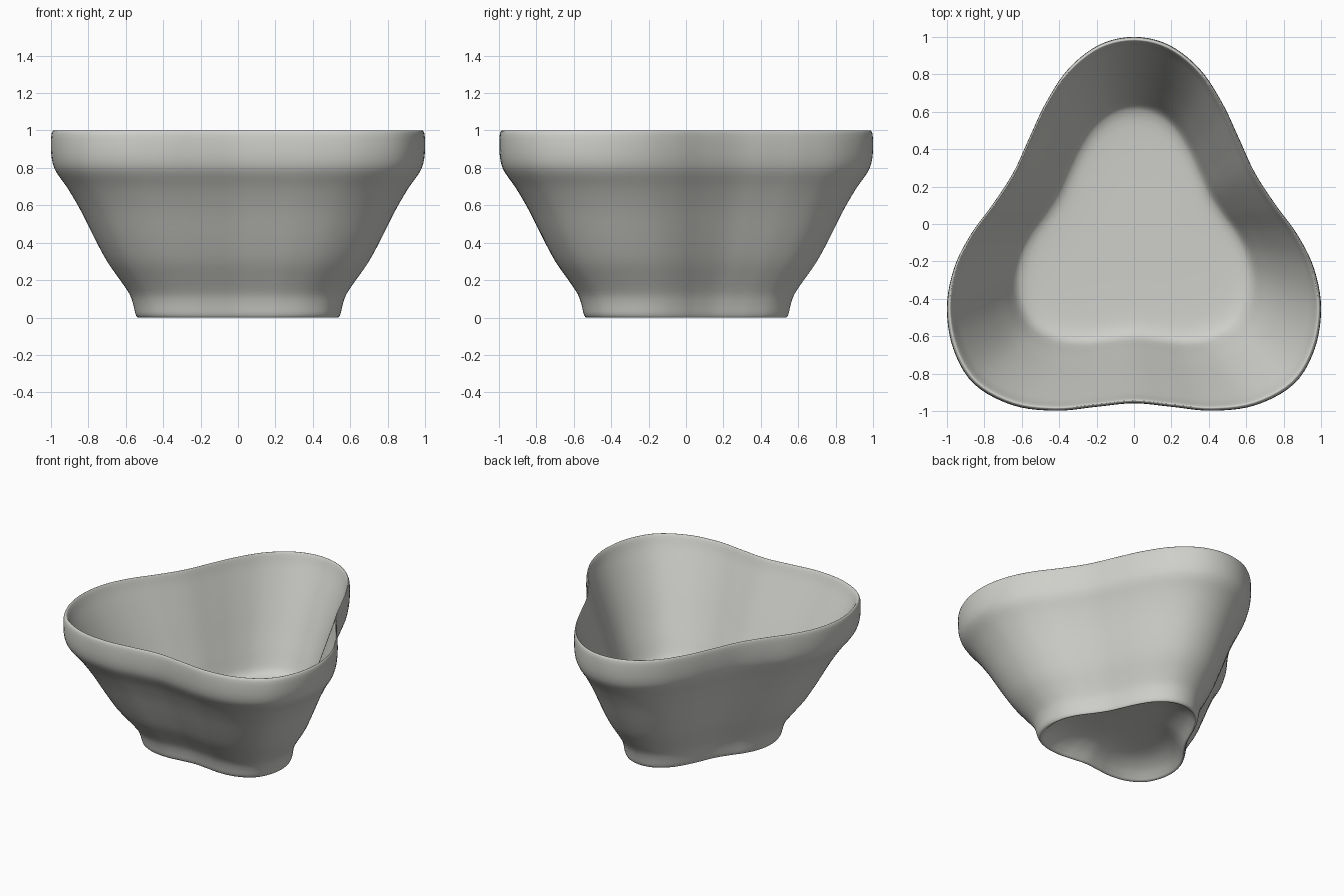
import bpy
from mathutils import Vector

cube = bpy.data.objects.get("Cube")
if cube:
    bpy.data.objects.remove(cube, do_unlink=True)


def spline(points, steps, closed):
    """Catmull-Rom curve through 2D points."""
    pts = [Vector(p) for p in points]
    n = len(pts)

    def at(i):
        return pts[i % n] if closed else pts[max(0, min(i, n - 1))]

    out = []
    for i in range(n if closed else n - 1):
        a, b, c, d = (at(i + k) for k in (-1, 0, 1, 2))
        for s in range(steps):
            t = s / steps
            out.append(b + t * 0.5 * ((c - a) + t * ((2 * a - 5 * b + 4 * c - d)
                                                   + t * (3 * b - a - 3 * c + d))))
    return out if closed else out + [pts[-1]]


# Three-lobed outline: right half from front to back, mirrored to the left
right_half = [(0.2, -0.977), (0.42, -0.998), (0.65, -0.968), (0.855, -0.855),
              (0.965, -0.67), (1.0, -0.45), (0.963, -0.24), (0.875, -0.06),
              (0.755, 0.105), (0.645, 0.275), (0.56, 0.46), (0.47, 0.65),
              (0.35, 0.83), (0.185, 0.958)]
left_half = [(-x, y) for x, y in reversed(right_half)]
outline = spline([(0, -0.958)] + right_half + [(0, 1.0)] + left_half, 5, True)

# Wall section (scale, height): domed recess, foot, flared side, rim, inside, floor
section = [(0.04, 0.13), (0.25, 0.125), (0.38, 0.103), (0.46, 0.062), (0.505, 0.02),
           (0.52, 0.004), (0.535, 0.0), (0.548, 0.018), (0.56, 0.07), (0.58, 0.125),
           (0.63, 0.2), (0.7, 0.3), (0.77, 0.43), (0.84, 0.57), (0.91, 0.69),
           (0.97, 0.775), (0.992, 0.83), (1.0, 0.9), (0.998, 0.975), (0.987, 1.0),
           (0.974, 0.985), (0.95, 0.925), (0.9, 0.82), (0.82, 0.65), (0.75, 0.495),
           (0.695, 0.375), (0.66, 0.295), (0.635, 0.25), (0.6, 0.223), (0.52, 0.206),
           (0.3, 0.2), (0.04, 0.2)]
rings = spline(section, 3, False)

# Sweep the section around the outline
n = len(outline)
verts = [(p.x * r.x, p.y * r.x, r.y) for r in rings for p in outline]
faces = [(j * n + i, j * n + (i + 1) % n, (j + 1) * n + (i + 1) % n, (j + 1) * n + i)
         for j in range(len(rings) - 1) for i in range(n)]
faces.append(tuple(reversed(range(n))))
faces.append(tuple(range(len(verts) - n, len(verts))))

mesh = bpy.data.meshes.new("bowl")
mesh.from_pydata(verts, [], faces)
mesh.shade_smooth()
bowl = bpy.data.objects.new("bowl", mesh)
bpy.context.collection.objects.link(bowl)

# Pale grey glaze
grey = (0.62, 0.62, 0.59, 1)
mat = bpy.data.materials.new("pale grey")
mat.use_nodes = True
mat.diffuse_color = grey
mat.node_tree.nodes["Principled BSDF"].inputs["Base Color"].default_value = grey
mesh.materials.append(mat)
